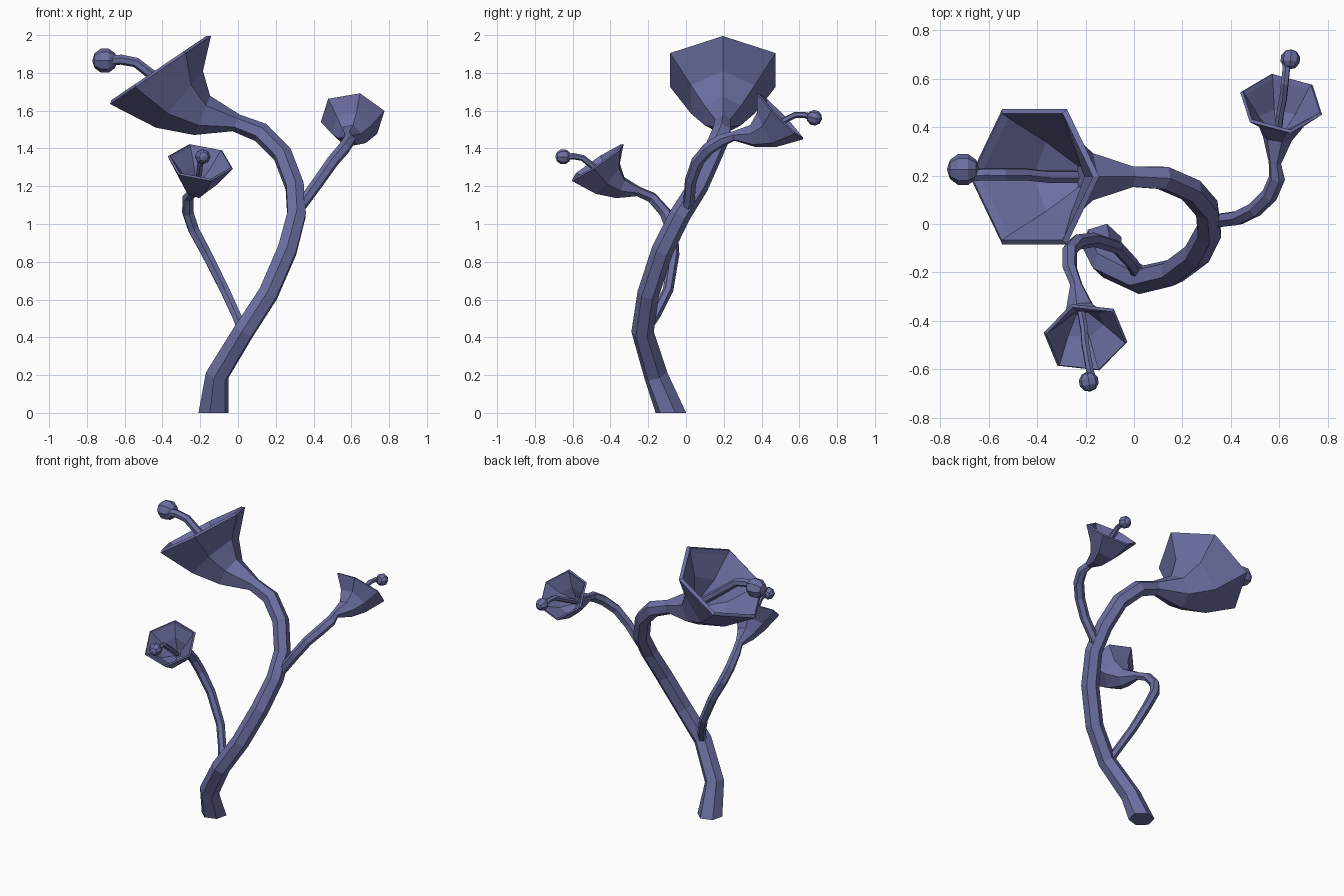
import bpy, bmesh, math
from mathutils import Vector, Matrix

if "Cube" in bpy.data.objects:
    bpy.data.objects.remove(bpy.data.objects["Cube"])

mat = bpy.data.materials.new("violet")
mat.diffuse_color = (0.15, 0.16, 0.36, 1)
mat.use_nodes = True
mat.node_tree.nodes["Principled BSDF"].inputs["Base Color"].default_value = mat.diffuse_color


def finish(name, bm):
    bmesh.ops.recalc_face_normals(bm, faces=bm.faces[:])
    me = bpy.data.meshes.new(name)
    bm.to_mesh(me)
    bm.free()
    me.materials.append(mat)
    ob = bpy.data.objects.new(name, me)
    bpy.context.collection.objects.link(ob)
    return ob


def path_rings(points, radii):
    """Rings along a path, each facing back toward the first point."""
    pts = [Vector(p) for p in points]
    out = []
    for i, p in enumerate(pts):
        n = pts[max(i - 1, 0)] - pts[min(i + 1, len(pts) - 1)]
        out.append((p, n.normalized(), radii[i]))
    return out


def skin(name, rings, u, sides=6):
    """Bridge rings of (centre, normal, radius), carrying the direction u along."""
    bm = bmesh.new()
    loops = []
    for c, n, r in rings:
        u = (u - n * u.dot(n)).normalized()
        v = n.cross(u)
        loops.append([bm.verts.new(c + r * (u * math.cos(a) + v * math.sin(a)))
                      for a in [2 * math.pi * k / sides for k in range(sides)]])
    for a, b in zip(loops, loops[1:]):
        for k in range(sides):
            j = (k + 1) % sides
            bm.faces.new((a[k], a[j], b[j], b[k]))
    bm.faces.new(loops[0])
    bm.faces.new(loops[-1])
    return finish(name, bm)


# Trumpet rings, innermost first: offset x, offset z, normal x, normal z, radius
TRUMPET = [(0.19, -0.21, -0.93, 0.38, 0.05),
           (0.10, -0.14, -0.77, 0.64, 0.165),
           (0.008, -0.012, -0.56, 0.83, 0.28),
           (-0.01, 0.01, -0.56, 0.83, 0.302),
           (0.0, 0.0, -0.56, 0.83, 0.322),
           (0.10, -0.155, -0.77, 0.64, 0.195),
           (0.22, -0.24, -0.93, 0.38, 0.112),
           (0.40, -0.28, -0.90, 0.40, 0.048)]
STAMEN = [(-0.27, 0.005, 0.05), (-0.21, 0.01, 0.055), (-0.13, 0.01, 0.04),
          (-0.04, 0.01, -0.03), (0.05, 0, -0.10), (0.17, 0, -0.19)]


def flower(name, centre, size, stamen_size, yaw, pitch, spin, stem, radii):
    rot = (Matrix.Rotation(math.radians(yaw), 3, 'Z')
           @ Matrix.Rotation(math.radians(pitch), 3, 'Y'))
    c = Vector(centre)
    rings = [(c + rot @ Vector((x, 0, z)) * size,
              (rot @ Vector((nx, 0, nz))).normalized(), r * size)
             for x, z, nx, nz, r in TRUMPET]
    # Stem continues from the back of the trumpet
    stem_rings = path_rings([rings[-1][0]] + stem, [0] + radii)[1:]
    if stem[-1][2] == 0:
        p, n, r = stem_rings[-1]
        stem_rings[-1] = (p, Vector((0, 0, 1)), r)
    up = Vector((0.83, 0, 0.56))
    axis = rings[4][1]
    u = Matrix.Rotation(math.radians(spin), 3, axis) @ (rot @ up)
    skin(name + "_stem_and_trumpet", rings + stem_rings, u)
    # Curved stamen with a faceted ball tip
    pts = [c + rot @ Vector(p) * stamen_size for p in STAMEN]
    skin(name + "_stamen", path_rings(pts, [0.027 * stamen_size] * 6), rot @ up)
    bm = bmesh.new()
    tip = c + rot @ Vector((-0.295, 0.03, 0.05)) * stamen_size
    m = Matrix.Translation(tip) @ (rot @ Matrix.Rotation(math.radians(-90), 3, 'Y')).to_4x4()
    bmesh.ops.create_uvsphere(bm, u_segments=8, v_segments=5,
                              radius=0.067 * stamen_size, matrix=m)
    finish(name + "_stamen_tip", bm)


# Main stem with the large flower
flower("main", (-0.41, 0.195, 1.815), 1.0, 1.0, 0, 0, 0,
       [(0.12, 0.19, 1.485), (0.235, 0.14, 1.37), (0.3, 0.065, 1.2),
        (0.31, -0.03, 1.05), (0.26, -0.125, 0.86), (0.16, -0.2, 0.63),
        (0.03, -0.23, 0.43), (-0.11, -0.16, 0.2), (-0.13, -0.08, 0)],
       [0.054, 0.054, 0.054, 0.056, 0.058, 0.058, 0.06, 0.065, 0.083])

# Left branch
flower("left", (-0.2, -0.467, 1.325), 0.55, 0.62, 100, 0, 8,
       [(-0.265, -0.18, 1.14), (-0.265, -0.11, 1.06), (-0.235, -0.075, 0.97),
        (-0.165, -0.065, 0.84), (-0.07, -0.095, 0.65), (-0.01, -0.16, 0.52),
        (0.025, -0.22, 0.43)],
       [0.03, 0.032, 0.032, 0.03, 0.028, 0.027, 0.027])

# Right branch
flower("right", (0.607, 0.497, 1.57), 0.55, 0.62, -96, -12, 13,
       [(0.59, 0.19, 1.445), (0.56, 0.12, 1.40), (0.5, 0.06, 1.33),
        (0.43, 0.025, 1.23), (0.35, 0.015, 1.12), (0.305, -0.01, 1.06)],
       [0.034, 0.034, 0.033, 0.032, 0.031, 0.03])
